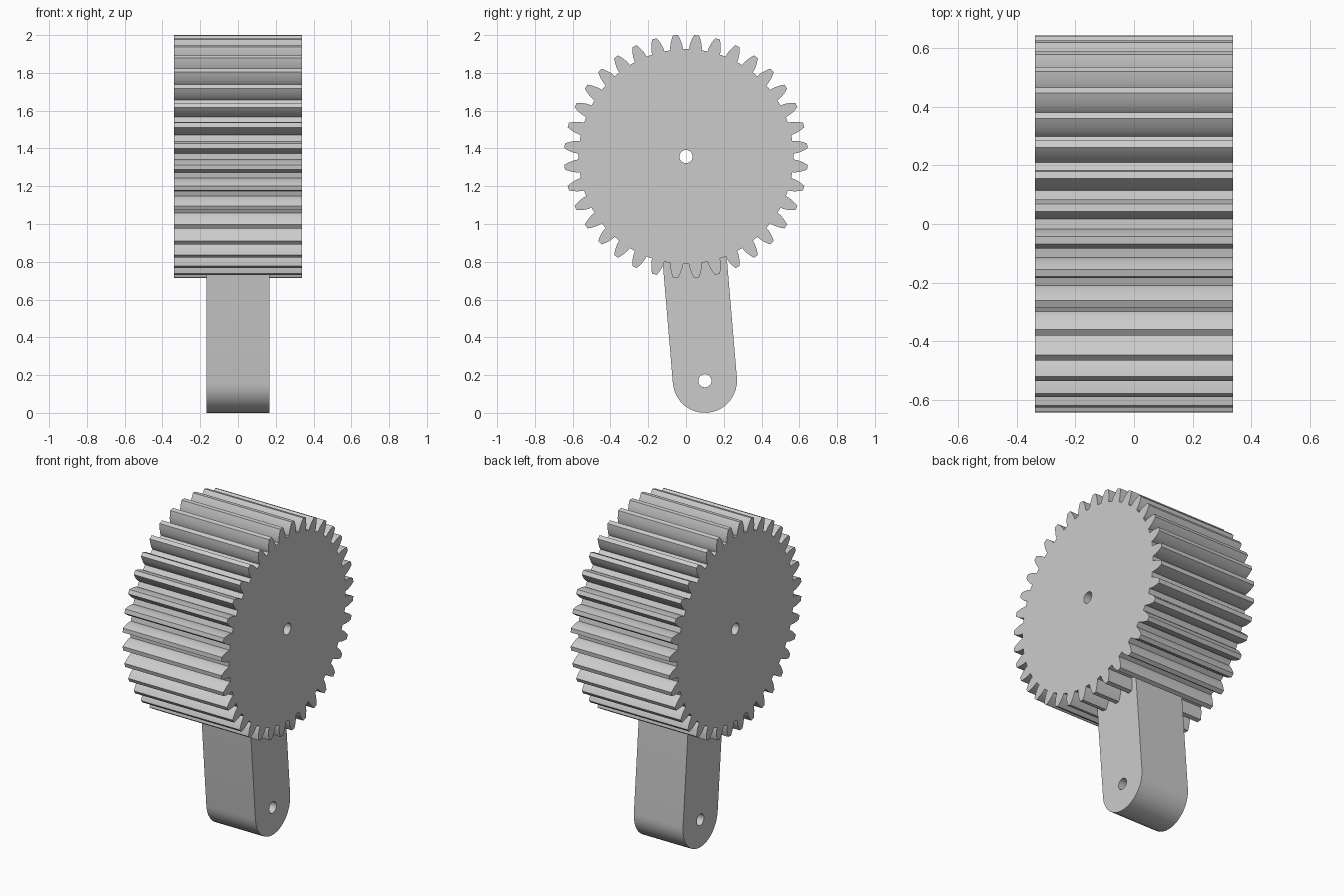
import bpy, bmesh
from math import sin, cos, tan, acos, pi, radians, atan2, hypot
from mathutils import Matrix

cube = bpy.data.objects.get("Cube")
if cube:
    bpy.data.objects.remove(cube, do_unlink=True)

grey = bpy.data.materials.new("plain grey")
grey.use_nodes = True
colour = (0.6, 0.6, 0.6, 1)
grey.diffuse_color = colour
grey.node_tree.nodes["Principled BSDF"].inputs["Base Color"].default_value = colour

GEAR_Z, TEETH, TIP = 1.357, 36, 0.645
PIVOT = (0.1, 0.17)
HOLE = 0.035


def arc(centre, radius, start, end, steps):
    return [(centre[0] + radius * cos(start + (end - start) * i / steps),
             centre[1] + radius * sin(start + (end - start) * i / steps))
            for i in range(steps + 1)]


def circle(centre, radius, steps=24):
    return arc(centre, radius, 0, 2 * pi, steps)[:-1]


def plate(name, outlines, half_depth):
    """Extrude filled outlines drawn in the y-z plane along x."""
    curve = bpy.data.curves.new(name + " outline", 'CURVE')
    curve.dimensions = '2D'
    curve.fill_mode = 'BOTH'
    curve.extrude = half_depth
    for points in outlines:
        spline = curve.splines.new('POLY')
        spline.points.add(len(points) - 1)
        for point, (u, v) in zip(spline.points, points):
            point.co = (u, v, 0, 1)
        spline.use_cyclic_u = True
    helper = bpy.data.objects.new(name + " outline", curve)
    bpy.context.collection.objects.link(helper)
    bpy.context.view_layer.update()
    evaluated = helper.evaluated_get(bpy.context.evaluated_depsgraph_get())
    mesh = bpy.data.meshes.new_from_object(evaluated)
    bpy.data.objects.remove(helper, do_unlink=True)

    bm = bmesh.new()
    bm.from_mesh(mesh)
    bmesh.ops.remove_doubles(bm, verts=bm.verts, dist=0.0002)
    # local x, y, z become world y, z, x
    bm.transform(Matrix(((0, 0, 1, 0), (1, 0, 0, 0), (0, 1, 0, 0), (0, 0, 0, 1))))
    bmesh.ops.recalc_face_normals(bm, faces=bm.faces)
    bm.to_mesh(mesh)
    bm.free()
    mesh.name = name
    mesh.materials.clear()
    mesh.materials.append(grey)
    obj = bpy.data.objects.new(name, mesh)
    bpy.context.collection.objects.link(obj)
    bpy.ops.object.select_all(action='DESELECT')
    obj.select_set(True)
    bpy.context.view_layer.objects.active = obj
    bpy.ops.object.shade_smooth_by_angle(angle=radians(25))
    return obj


# Gear: involute teeth around a solid wheel with a shaft hole
module = 2 * TIP / (TEETH + 2)
pitch = module * TEETH / 2
root = pitch - 1.25 * module
pressure = radians(20)
base = pitch * cos(pressure)
base_half = pi / (2 * TEETH) + tan(pressure) - pressure

flank = [(root, base_half)]
for i in range(7):
    r = base + (TIP - base) * i / 6
    a = acos(min(1, base / r))
    flank.append((r, base_half - (tan(a) - a)))
tooth = [(r, -a) for r, a in flank] + [(r, a) for r, a in reversed(flank)]

gear_outline = []
for t in range(TEETH):
    middle = (t + 0.5) * 2 * pi / TEETH
    gear_outline += [(r * cos(middle + a), GEAR_Z + r * sin(middle + a)) for r, a in tooth]
plate("gear", [gear_outline, circle((0, GEAR_Z), HOLE)], 0.338)

# Arm: rounded foot with a pivot hole, leaning into the gear
dy, dz = -PIVOT[0], GEAR_Z - PIVOT[1]
length = hypot(dy, dz)
dy, dz = dy / length, dz / length
lean = atan2(dz, dy)
WIDTH, REACH = 0.17, 0.8
foot = arc(PIVOT, WIDTH, lean + pi / 2, lean + 3 * pi / 2, 16)
top = [(u + dy * REACH, v + dz * REACH) for u, v in (foot[-1], foot[0])]
plate("arm", [foot + top, circle(PIVOT, HOLE)], 0.168)
